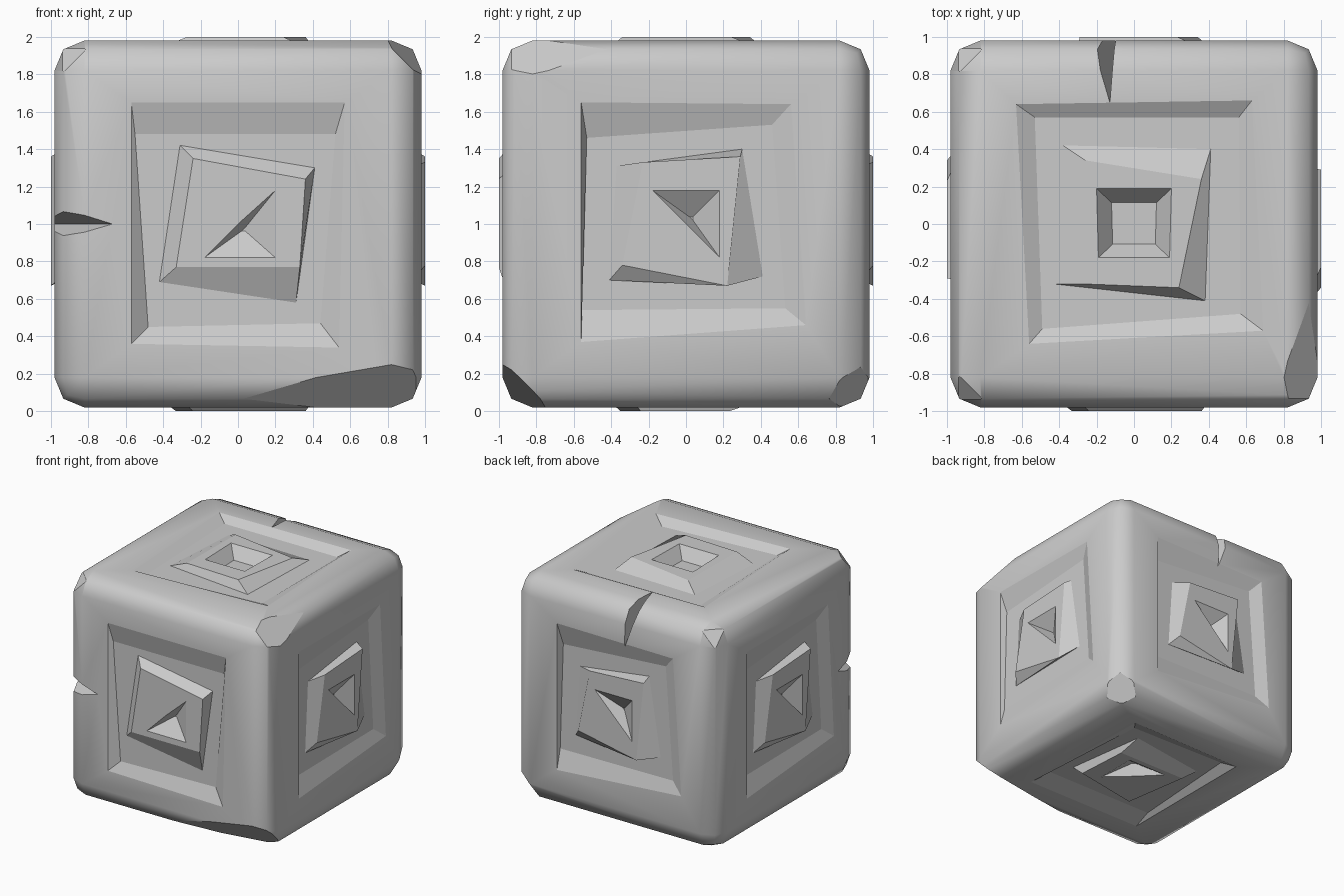
import bpy, bmesh
from mathutils import Vector as V

if "Cube" in bpy.data.objects:
    bpy.data.objects.remove(bpy.data.objects["Cube"])

# carved patterns in face coordinates, corners ordered TL, TR, BR, BL:
# groove lip, groove floor, raised pad base, pad top, pit rim, then pit tip and floor ratio
FRONT = ([(-.57, .65), (.57, .65), (.54, -.66), (-.57, -.64)],
         [(-.55, .48), (.52, .48), (.44, -.53), (-.48, -.55)],
         [(-.31, .42), (.41, .30), (.31, -.42), (-.42, -.31)],
         [(-.24, .35), (.36, .24), (.33, -.23), (-.33, -.23)],
         [(0, 0), (.20, .18), (.20, -.18), (-.18, -.18)], (.03, -.03), .05)
RIGHT = ([(-.56, .65), (.56, .64), (.64, -.54), (-.56, -.63)],
         [(-.53, .46), (.46, .53), (.53, -.45), (-.56, -.46)],
         [(-.37, .31), (.30, .40), (.41, -.28), (-.41, -.30)],
         [(-.23, .33), (.29, .36), (.22, -.33), (-.34, -.22)],
         [(-.18, .18), (.18, .18), (.18, -.18), (0, 0)], (.03, .03), .05)
TOP = ([(-.63, .64), (.63, .66), (.69, -.57), (-.56, -.64)],
       [(-.53, .57), (.56, .57), (.57, -.48), (-.49, -.56)],
       [(-.38, .42), (.41, .40), (.38, -.41), (-.43, -.32)],
       [(-.26, .34), (.36, .24), (.24, -.34), (-.27, -.32)],
       [(-.20, .19), (.20, .19), (.19, -.18), (-.19, -.18)], (0, 0), .6)
HEIGHTS = (.98, .935, .935, 1.0, 1.0)
CENTRE = V((0, 0, 1))

# rounded block
bm = bmesh.new()
bmesh.ops.create_cube(bm, size=1.96)
bmesh.ops.bevel(bm, geom=bm.edges[:], offset=.16, segments=2, profile=.5, affect='EDGES')
for f in bm.faces:
    f.smooth = True


def carve(n, u, pattern):
    """Replace one flat side by its stepped carving."""
    n, u = V(n), V(u)
    v = n.cross(u)
    side = max((f for f in bm.faces if f.calc_center_median().dot(n) > .97),
               key=lambda f: f.calc_area())
    corners = [max(side.verts, key=lambda p: p.co.dot(u * a + v * b))
               for a, b in ((-1, 1), (1, 1), (1, -1), (-1, -1))]
    bmesh.ops.delete(bm, geom=[side], context='FACES_ONLY')
    rings = [([V(p) for p in r], h) for r, h in zip(pattern[:5], HEIGHTS)]
    tip, k = V(pattern[5]), pattern[6]
    rings.append(([tip + (p - tip) * k for p in rings[-1][0]], .90))
    previous = corners
    for i, (pts, h) in enumerate(rings):
        ring = [bm.verts.new(u * p.x + v * p.y + n * h) for p in pts]
        for j in range(4):
            m = (j + 1) % 4
            f = bm.faces.new((previous[j], ring[j], ring[m], previous[m]))
            f.smooth = i == 0
        previous = ring
    bm.faces.new(previous)


carve((0, -1, 0), (1, 0, 0), FRONT)
carve((1, 0, 0), (0, 1, 0), RIGHT)
carve((0, 0, 1), (1, 0, 0), TOP)
carve((0, 1, 0), (-1, 0, 0), RIGHT)
carve((-1, 0, 0), (0, -1, 0), RIGHT)
carve((0, 0, -1), (1, 0, 0), FRONT)

# chipped edges and corners
for n, d in (((.12, -.7, -.7), 1.31), ((.7, -.15, .7), 1.37),
             ((1, 1, -1), 2.63), ((-1, -1, 1), 2.68), ((-1, 1, 1), 2.68)):
    n = V(n)
    res = bmesh.ops.bisect_plane(bm, geom=bm.verts[:] + bm.edges[:] + bm.faces[:],
                                 plane_co=n * d / n.length_squared, plane_no=n,
                                 clear_outer=True)
    cut = [e for e in res['geom_cut'] if isinstance(e, bmesh.types.BMEdge)]
    for f in bmesh.ops.holes_fill(bm, edges=cut, sides=0)['faces']:
        f.smooth = False
bmesh.ops.recalc_face_normals(bm, faces=bm.faces[:])
bmesh.ops.translate(bm, verts=bm.verts[:], vec=CENTRE)


def make_object(name, mesh_bm):
    me = bpy.data.meshes.new(name)
    mesh_bm.to_mesh(me)
    mesh_bm.free()
    ob = bpy.data.objects.new(name, me)
    bpy.context.collection.objects.link(ob)
    return ob


block = make_object("carved_block", bm)


def notch(name, pts):
    """Cut a wedge-shaped crack."""
    wedge = bmesh.new()
    for p in pts:
        wedge.verts.new(p)
    bmesh.ops.convex_hull(wedge, input=wedge.verts[:])
    bmesh.ops.recalc_face_normals(wedge, faces=wedge.faces[:])
    cutter = make_object(name, wedge)
    cutter.hide_render = True
    mod = block.modifiers.new(name, 'BOOLEAN')
    mod.operation, mod.solver, mod.object = 'DIFFERENCE', 'EXACT', cutter
    bpy.context.view_layer.objects.active = block
    bpy.ops.object.modifier_apply(modifier=name)
    bpy.data.objects.remove(cutter)


# cracks on the front left edge and the top back edge
notch("side_crack", [(-.66, -.99, 1), (-.99, -.69, 1), (-1.06, -1.06, 1.15), (-1.06, -1.06, .86)])
notch("top_crack", [(-.13, .64, 1.99), (-.09, .99, 1.6), (-.28, 1.06, 2.06), (-.10, 1.06, 2.06)])
